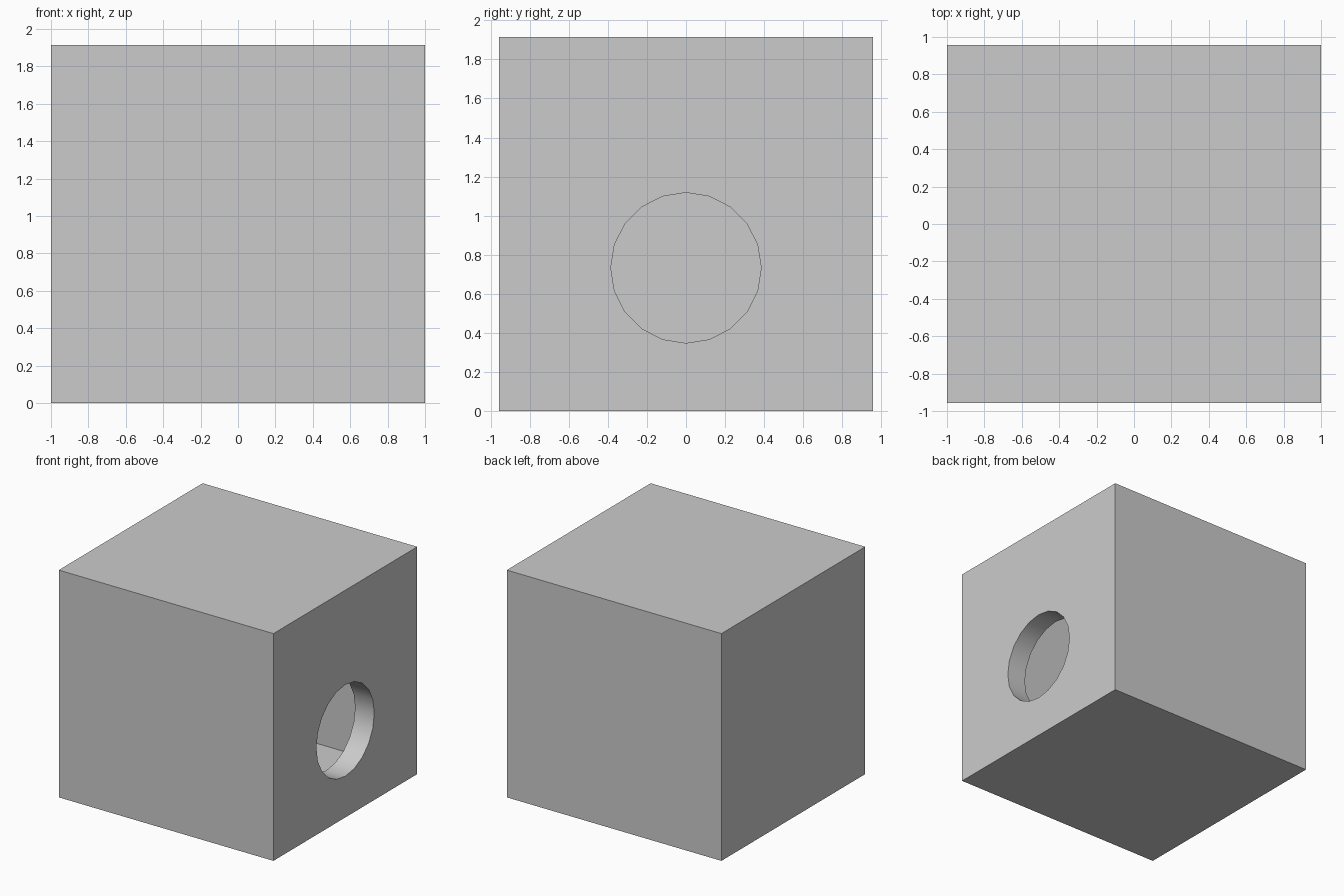
import bpy
import math

if "Cube" in bpy.data.objects:
    bpy.data.objects.remove(bpy.data.objects["Cube"])

HALF = 0.957          # half width and half height of the cube section
PANEL = 0.16          # depth of the thick panel with the hole
WALL = 0.018          # thickness of the other walls
HOLE_Z, HOLE_R = 0.733, 0.385


def box(name, x0, x1, inset=0.0):
    bpy.ops.mesh.primitive_cube_add(size=1, location=((x0 + x1) / 2, 0, HALF))
    ob = bpy.context.object
    ob.name = name
    ob.scale = (x1 - x0, 2 * (HALF - inset), 2 * (HALF - inset))
    bpy.ops.object.transform_apply(location=False, rotation=False, scale=True)
    return ob


def hole_cutter():
    bpy.ops.mesh.primitive_cylinder_add(
        vertices=20, radius=HOLE_R, depth=0.8,
        location=(1, 0, HOLE_Z), rotation=(0, math.pi / 2, 0))
    ob = bpy.context.object
    ob.name = "hole_cutter"
    ob.hide_render = True
    return ob


def cut(target, cutter):
    bpy.ops.object.select_all(action='DESELECT')
    bpy.context.view_layer.objects.active = target
    target.select_set(True)
    mod = target.modifiers.new("cut", 'BOOLEAN')
    mod.operation = 'DIFFERENCE'
    mod.solver = 'EXACT'
    mod.object = cutter
    bpy.ops.object.modifier_apply(modifier=mod.name)
    bpy.data.objects.remove(cutter, do_unlink=True)


# Hollow cabinet with thin walls
split = 1 - PANEL
cabinet = box("cabinet", -1, split)
cavity = box("cavity_cutter", -1 + WALL, split - WALL, WALL)
cavity.hide_render = True
cut(cabinet, cavity)

# Thick panel on the right side
panel = box("hole_panel", split, 1)

# Round opening through both parts
for part in (cabinet, panel):
    cut(part, hole_cutter())
    bpy.ops.object.shade_smooth_by_angle(angle=math.radians(30))
